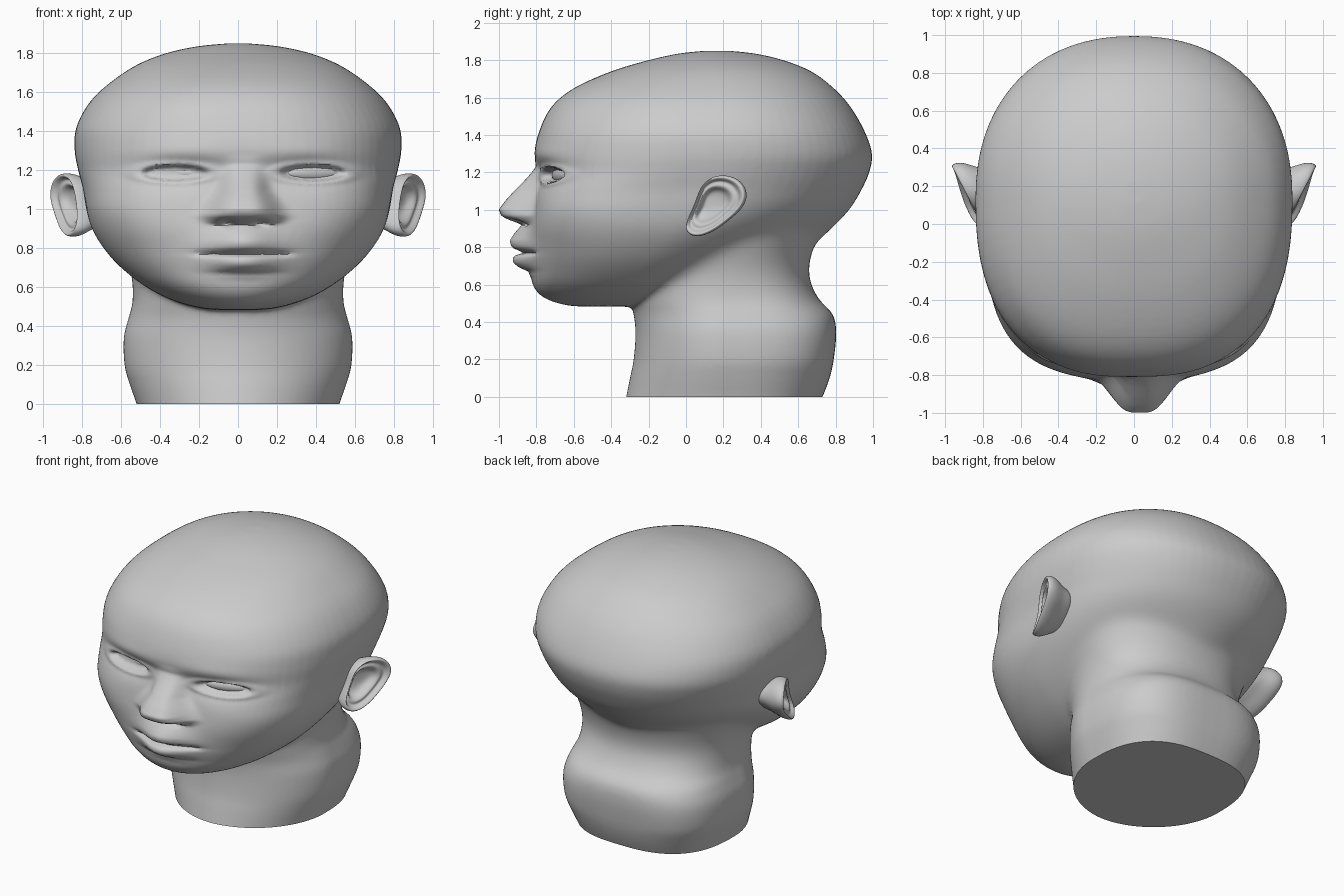
import bpy, bmesh, math

if "Cube" in bpy.data.objects:
    bpy.data.objects.remove(bpy.data.objects["Cube"])

FACE_X = 0.03          # the face sits slightly off the centre line
skin = bpy.data.materials.new("plain grey")
skin.diffuse_color = (0.6, 0.6, 0.6, 1)
skin.use_nodes = True
skin.node_tree.nodes["Principled BSDF"].inputs["Base Color"].default_value = skin.diffuse_color


def new_object(name, bm):
    bmesh.ops.recalc_face_normals(bm, faces=bm.faces)
    me = bpy.data.meshes.new(name)
    bm.to_mesh(me)
    bm.free()
    ob = bpy.data.objects.new(name, me)
    bpy.context.collection.objects.link(ob)
    me.materials.append(skin)
    return ob


def apply_modifier(ob, kind, **settings):
    m = ob.modifiers.new(kind, kind)
    for k, v in settings.items():
        setattr(m, k, v)
    bpy.context.view_layer.objects.active = ob
    bpy.ops.object.modifier_apply(modifier=m.name)


def bridge(bm, rings):
    rings = [[bm.verts.new(p) for p in r] for r in rings]
    n = len(rings[0])
    for a, b in zip(rings, rings[1:]):
        for i in range(n):
            j = (i + 1) % n
            bm.faces.new((a[i], a[j], b[j], b[i]))
    bm.faces.new(rings[0])
    bm.faces.new(rings[-1])


def smooth_rows(rows, steps=4):
    """Catmull-Rom interpolation between cross-sections."""
    out = []
    for i in range(len(rows) - 1):
        p0, p1, p2 = rows[max(i - 1, 0)], rows[i], rows[i + 1]
        p3 = rows[min(i + 2, len(rows) - 1)]
        for s in range(steps):
            t = s / steps
            out.append([0.5 * (2 * b + (c - a) * t + (2 * a - 5 * b + 4 * c - d) * t * t
                               + (3 * b - a - 3 * c + d) * t ** 3)
                        for a, b, c, d in zip(p0, p1, p2, p3)])
    return out + [rows[-1]]


def section(z, w, yf, yb, yc, nf, nb, count=72):
    pts = []
    for i in range(count):
        a = 2 * math.pi * i / count
        c, s = math.cos(a), math.sin(a)
        n, reach = (nb, yb - yc) if s >= 0 else (nf, yc - yf)
        pts.append((math.copysign(abs(c) ** (2 / n), c) * w,
                    yc + math.copysign(abs(s) ** (2 / n), s) * reach, z))
    return pts


def table(t, z):
    """Linear lookup in a list of (z, value), ascending z."""
    if z <= t[0][0]:
        return t[0][1]
    for (a, u), (b, v) in zip(t, t[1:]):
        if z <= b:
            return u + (v - u) * (z - a) / (b - a)
    return t[-1][1]


# Cross-sections: z, half width, front y, back y, widest y, front/back squareness
head_rows = [
    (0.482, 0.06, -0.52, -0.25, -0.38, 2, 2), (0.49, 0.18, -0.64, -0.08, -0.35, 2, 2),
    (0.53, 0.33, -0.76, 0.08, -0.32, 2.1, 1.9), (0.60, 0.47, -0.82, 0.25, -0.27, 2.2, 1.8),
    (0.70, 0.60, -0.83, 0.45, -0.22, 2.3, 1.8), (0.80, 0.69, -0.83, 0.66, -0.15, 2.5, 1.8),
    (0.90, 0.75, -0.83, 0.78, -0.06, 2.8, 1.9), (1.00, 0.78, -0.815, 0.875, 0.02, 3.1, 2.05),
    (1.10, 0.795, -0.80, 0.935, 0.07, 3.0, 2.15), (1.20, 0.82, -0.79, 0.98, 0.1, 2.65, 2.2),
    (1.30, 0.838, -0.81, 0.995, 0.12, 2.45, 2.25), (1.42, 0.83, -0.785, 0.955, 0.13, 2.4, 2.25),
    (1.55, 0.76, -0.72, 0.88, 0.14, 2.35, 2.2), (1.65, 0.655, -0.60, 0.79, 0.14, 2.3, 2.2),
    (1.74, 0.52, -0.40, 0.67, 0.15, 2.2, 2.1), (1.80, 0.37, -0.20, 0.52, 0.15, 2, 2),
    (1.835, 0.21, -0.04, 0.37, 0.16, 2, 2), (1.85, 0.06, 0.1, 0.23, 0.16, 2, 2)]
neck_rows = [
    (-0.1, 0.49, -0.34, 0.68, 0.2, 1.9, 2.7), (0.0, 0.52, -0.32, 0.73, 0.2, 1.9, 2.7),
    (0.1, 0.555, -0.3, 0.768, 0.2, 1.9, 2.8), (0.2, 0.582, -0.28, 0.79, 0.2, 1.9, 3.0),
    (0.34, 0.586, -0.27, 0.803, 0.2, 1.9, 3.0), (0.44, 0.562, -0.28, 0.785, 0.2, 1.9, 2.8),
    (0.53, 0.54, -0.3, 0.705, 0.2, 2, 2.5), (0.65, 0.545, -0.3, 0.655, 0.2, 2, 2.3),
    (0.76, 0.575, -0.28, 0.67, 0.2, 2, 2.2), (0.86, 0.61, -0.2, 0.70, 0.2, 2, 2.2),
    (0.95, 0.64, -0.1, 0.72, 0.2, 2, 2)]

# Head and neck fused into one skin, blended softly at the nape
bm = bmesh.new()
for rows in (head_rows, neck_rows):
    bridge(bm, [section(*r) for r in smooth_rows(rows)])
head = new_object("head_and_neck", bm)
apply_modifier(head, 'REMESH', mode='VOXEL', voxel_size=0.0125)
nape = head.vertex_groups.new(name="nape")
for v in head.data.vertices:
    x, y, z = v.co
    if y > -0.2 and 0.5 < z < 1.1:
        weight = min(1, (y + 0.2) / 0.2, (z - 0.5) / 0.1, (1.1 - z) / 0.1)
        nape.add([v.index], weight, 'REPLACE')
apply_modifier(head, 'SMOOTH', factor=0.5, iterations=120, vertex_group="nape")
apply_modifier(head, 'SMOOTH', factor=0.5, iterations=14)

# Facial relief: forward offset by height for the nose and lips
nose_height = [(0.905, 0), (0.925, 0.06), (0.945, 0.12), (0.965, 0.165), (1.0, 0.187), (1.05, 0.158),
               (1.1, 0.12), (1.18, 0.055), (1.23, 0.01), (1.28, 0)]
nose_width = [(0.9, 0.16), (0.97, 0.175), (1.03, 0.15), (1.1, 0.11), (1.25, 0.085)]
lip_height = [(0.63, 0), (0.67, 0.015), (0.695, 0.07), (0.72, 0.095), (0.745, 0.095), (0.76, 0.085),
              (0.772, 0.055), (0.787, 0.085), (0.805, 0.105), (0.835, 0.112), (0.87, 0.09),
              (0.92, 0.05), (0.97, 0)]
lip_width = [(0.65, 0.14), (0.76, 0.175), (0.82, 0.17), (0.9, 0.15)]


def relief(x, z):
    dx = x - FACE_X
    ax = abs(dx)
    nose = table(nose_height, z) * math.exp(-(ax / table(nose_width, z)) ** 3.5)
    lips = table(lip_height, z) * math.exp(-(ax / table(lip_width, z)) ** 2)
    d = max(nose, lips)
    # mouth line
    d -= 0.022 * math.exp(-((z - 0.771) / 0.012) ** 2 - (ax / 0.24) ** 8)
    # nostrils
    d -= 0.05 * math.exp(-((ax - 0.085) / 0.035) ** 2 - ((z - 0.932) / 0.016) ** 2)
    # brow ridge, eye socket, eyelids and eye opening
    d += 0.008 * math.exp(-((ax - 0.32) / 0.2) ** 2 - ((z - 1.29) / 0.05) ** 2)
    ex, ez = (ax - 0.355) / 0.16, z - 1.185
    d -= 0.035 * math.exp(-((ax - 0.32) / 0.2) ** 2 - (ez / 0.075) ** 2)
    e = math.hypot(ex, ez / 0.038)
    d += 0.012 * math.exp(-((e - 1.3) / 0.3) ** 2)
    return d - 0.03 * max(0, min(1, (1.1 - e) * 4))


bm = bmesh.new()
bm.from_mesh(head.data)
for v in bm.verts:
    if v.co.y < -0.5 and 0.6 < v.co.z < 1.5:
        v.co.y -= relief(v.co.x, v.co.z)
# Flat base of the neck
cut = bmesh.ops.bisect_plane(bm, geom=bm.verts[:] + bm.edges[:] + bm.faces[:],
                             plane_co=(0, 0, 0), plane_no=(0, 0, 1), clear_inner=True)
rim = [e for e in cut["geom_cut"] if isinstance(e, bmesh.types.BMEdge)]
bmesh.ops.holes_fill(bm, edges=rim)
bm.to_mesh(head.data)
bm.free()
bpy.ops.object.select_all(action='DESELECT')
head.select_set(True)
bpy.context.view_layer.objects.active = head
bpy.ops.object.shade_smooth_by_angle(angle=math.radians(60))

# Ears: one outline swept through back, rim, groove and hollow
outline = [(0.09, 1.13), (0.14, 1.175), (0.20, 1.188), (0.27, 1.175), (0.32, 1.13), (0.335, 1.065),
           (0.30, 1.0), (0.235, 0.945), (0.17, 0.895), (0.10, 0.86), (0.04, 0.855), (0.0, 0.89),
           (0.015, 0.95), (0.05, 1.02), (0.07, 1.08)]
layers = [(0.6, -0.2), (0.72, -0.12), (0.92, -0.07), (1.0, -0.035), (1.0, -0.005), (0.95, 0.012),
          (0.87, 0.006), (0.79, -0.02), (0.67, -0.004), (0.57, -0.014), (0.47, -0.045), (0.2, -0.05)]
for side, name in ((-1, "left_ear"), (1, "right_ear")):
    bm = bmesh.new()
    rings = []
    for s, h in layers:
        ring = [(0.13 + (y - 0.13) * s, 1.03 + (z - 1.03) * s) for y, z in outline]
        rings.append([(side * (0.79 + 0.52 * y + h + 0.3 * max(0, 1 - z)), y - 0.25 * h - 0.01, z)
                      for y, z in ring])
    bridge(bm, rings)
    ear = new_object(name, bm)
    apply_modifier(ear, 'SUBSURF', levels=2)
    ear.data.shade_smooth()

# Eyeballs set in the openings
for side, name in ((-1, "left_eye"), (1, "right_eye")):
    bm = bmesh.new()
    bmesh.ops.create_uvsphere(bm, u_segments=32, v_segments=16, radius=1)
    eye = new_object(name, bm)
    eye.scale = (0.165, 0.045, 0.045)
    eye.rotation_euler = (0, 0, side * 0.33)
    eye.location = (FACE_X + side * 0.355, -0.65, 1.185)
    eye.data.shade_smooth()
